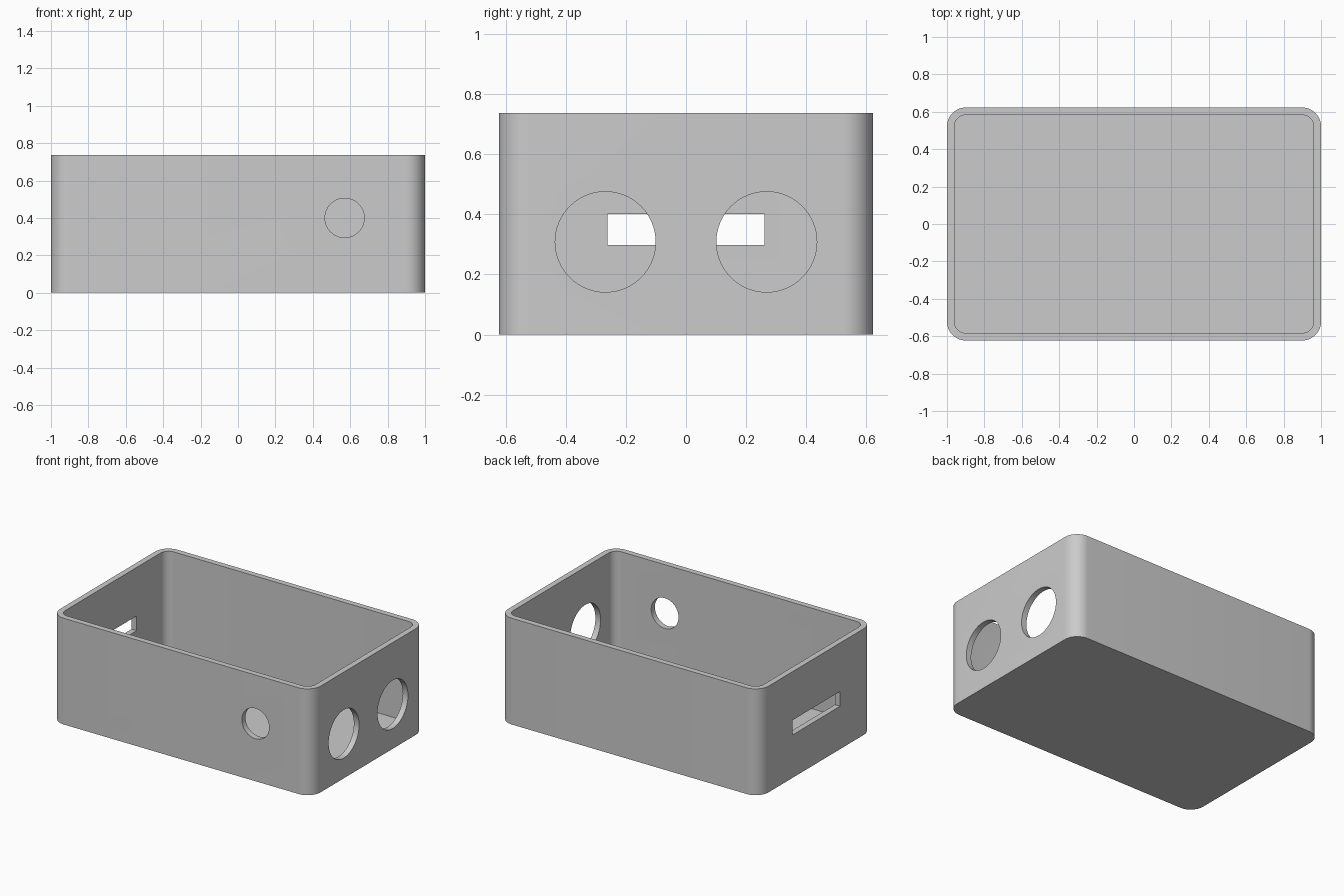
import bpy, bmesh, math

cube = bpy.data.objects.get("Cube")
if cube:
    bpy.data.objects.remove(cube, do_unlink=True)

LENGTH, WIDTH, HEIGHT = 2.0, 1.245, 0.737
WALL, CORNER = 0.04, 0.1

grey = bpy.data.materials.new("plain grey")
grey.use_nodes = True
colour = (0.6, 0.6, 0.6, 1)
grey.diffuse_color = colour
grey.node_tree.nodes["Principled BSDF"].inputs["Base Color"].default_value = colour


def new_object(name, bm):
    bmesh.ops.recalc_face_normals(bm, faces=bm.faces)
    mesh = bpy.data.meshes.new(name)
    bm.to_mesh(mesh)
    bm.free()
    mesh.materials.append(grey)
    obj = bpy.data.objects.new(name, mesh)
    bpy.context.collection.objects.link(obj)
    return obj


def rounded_block(name, length, width, radius, z0, z1, steps=12):
    """Upright block with rounded vertical corners."""
    bm = bmesh.new()
    verts = []
    for i, (sx, sy) in enumerate([(1, 1), (-1, 1), (-1, -1), (1, -1)]):
        for k in range(steps + 1):
            a = math.pi / 2 * (i + k / steps)
            verts.append(bm.verts.new((sx * (length / 2 - radius) + radius * math.cos(a),
                                       sy * (width / 2 - radius) + radius * math.sin(a), z0)))
    base = bm.faces.new(verts)
    top = bmesh.ops.extrude_face_region(bm, geom=[base])["geom"]
    bmesh.ops.translate(bm, vec=(0, 0, z1 - z0),
                        verts=[v for v in top if isinstance(v, bmesh.types.BMVert)])
    return new_object(name, bm)


def round_cutter(name, radius, location, rotation):
    bm = bmesh.new()
    bmesh.ops.create_cone(bm, cap_ends=True, segments=64, radius1=radius,
                          radius2=radius, depth=0.2)
    obj = new_object(name, bm)
    obj.location, obj.rotation_euler = location, rotation
    return obj


def box_cutter(name, size, location):
    bm = bmesh.new()
    bmesh.ops.create_cube(bm, size=1)
    bmesh.ops.scale(bm, vec=size, verts=bm.verts)
    obj = new_object(name, bm)
    obj.location = location
    return obj


# Outer shell of the open box
box = rounded_block("enclosure_box", LENGTH, WIDTH, CORNER, 0, HEIGHT)

# Cavity, end holes, front hole and end slot
quarter = math.pi / 2
cutters = [rounded_block("cavity", LENGTH - 2 * WALL, WIDTH - 2 * WALL,
                         CORNER - WALL, WALL, HEIGHT + 0.2)]
for side in (-1, 1):
    cutters.append(round_cutter("end_hole", 0.167, (LENGTH / 2, side * 0.268, 0.308),
                                (0, quarter, 0)))
cutters.append(round_cutter("front_hole", 0.105, (0.57, -WIDTH / 2, 0.4), (quarter, 0, 0)))
cutters.append(box_cutter("end_slot", (0.2, 0.522, 0.102), (-LENGTH / 2, 0, 0.349)))

bpy.ops.object.select_all(action="DESELECT")
bpy.context.view_layer.objects.active = box
box.select_set(True)
for cutter in cutters:
    cutter.hide_render = True
    mod = box.modifiers.new(cutter.name, "BOOLEAN")
    mod.operation, mod.solver, mod.object = "DIFFERENCE", "EXACT", cutter
    bpy.ops.object.modifier_apply(modifier=mod.name)
    bpy.data.objects.remove(cutter, do_unlink=True)

bpy.ops.object.shade_smooth_by_angle(angle=math.radians(30))
